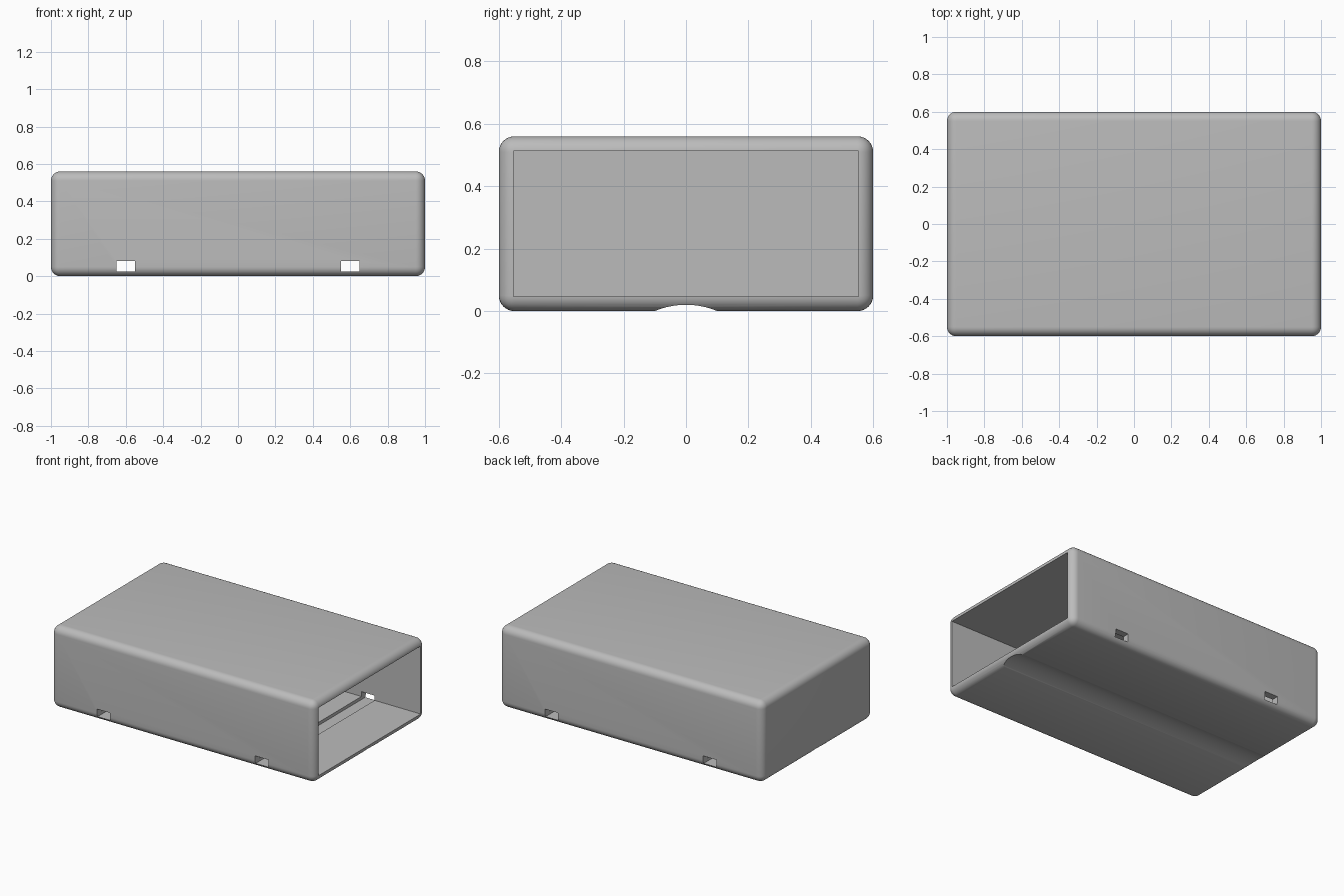
import bpy, math

cube = bpy.data.objects.get("Cube")
if cube:
    bpy.data.objects.remove(cube, do_unlink=True)

LENGTH, WIDTH, HEIGHT = 2.0, 1.2, 0.56
WALL, RADIUS = 0.047, 0.05

grey = bpy.data.materials.new("plain_grey")
grey.use_nodes = True
colour = (0.5, 0.5, 0.5, 1)
grey.diffuse_color = colour
grey.node_tree.nodes["Principled BSDF"].inputs["Base Color"].default_value = colour


def box(name, low, high):
    """Box between two opposite corners."""
    centre = [(a + b) / 2 for a, b in zip(low, high)]
    bpy.ops.mesh.primitive_cube_add(size=1, location=centre)
    ob = bpy.context.object
    ob.name = name
    ob.scale = [b - a for a, b in zip(low, high)]
    bpy.ops.object.transform_apply(location=True, rotation=True, scale=True)
    ob.data.materials.append(grey)
    return ob


def apply(ob, modifier):
    bpy.context.view_layer.objects.active = ob
    bpy.ops.object.modifier_apply(modifier=modifier.name)


def cut(ob, cutter):
    """Subtract a cutter and throw it away."""
    cutter.hide_render = True
    mod = ob.modifiers.new("cut", 'BOOLEAN')
    mod.operation, mod.solver, mod.object = 'DIFFERENCE', 'EXACT', cutter
    apply(ob, mod)
    bpy.data.objects.remove(cutter, do_unlink=True)


# Rounded outer case
x, y = LENGTH / 2, WIDTH / 2
case = box("sleeve_case", (-x, -y, 0), (x, y, HEIGHT))
bevel = case.modifiers.new("round", 'BEVEL')
bevel.width, bevel.segments, bevel.limit_method = RADIUS, 8, 'NONE'
apply(case, bevel)

# Hollow interior, open at the left end
cut(case, box("cavity", (-x + WALL, -y + WALL, WALL),
              (x + 0.1, y - WALL, HEIGHT - WALL)))

# Two slots across the floor, piercing both long walls
for side in (-1, 1):
    mid = 0.6 * side
    cut(case, box("slot", (mid - 0.05, -1, 0.026), (mid + 0.05, 1, 0.08)))

# Shallow round groove along the underside
bpy.ops.mesh.primitive_cylinder_add(vertices=128, radius=0.26, depth=LENGTH + 0.2,
                                    location=(0, 0, -0.24),
                                    rotation=(0, math.pi / 2, 0))
groove = bpy.context.object
groove.data.materials.append(grey)
cut(case, groove)

# Smooth rounded edges, crisp cut edges
bpy.ops.object.select_all(action='DESELECT')
case.select_set(True)
bpy.context.view_layer.objects.active = case
bpy.ops.object.shade_smooth_by_angle(angle=math.radians(30))
